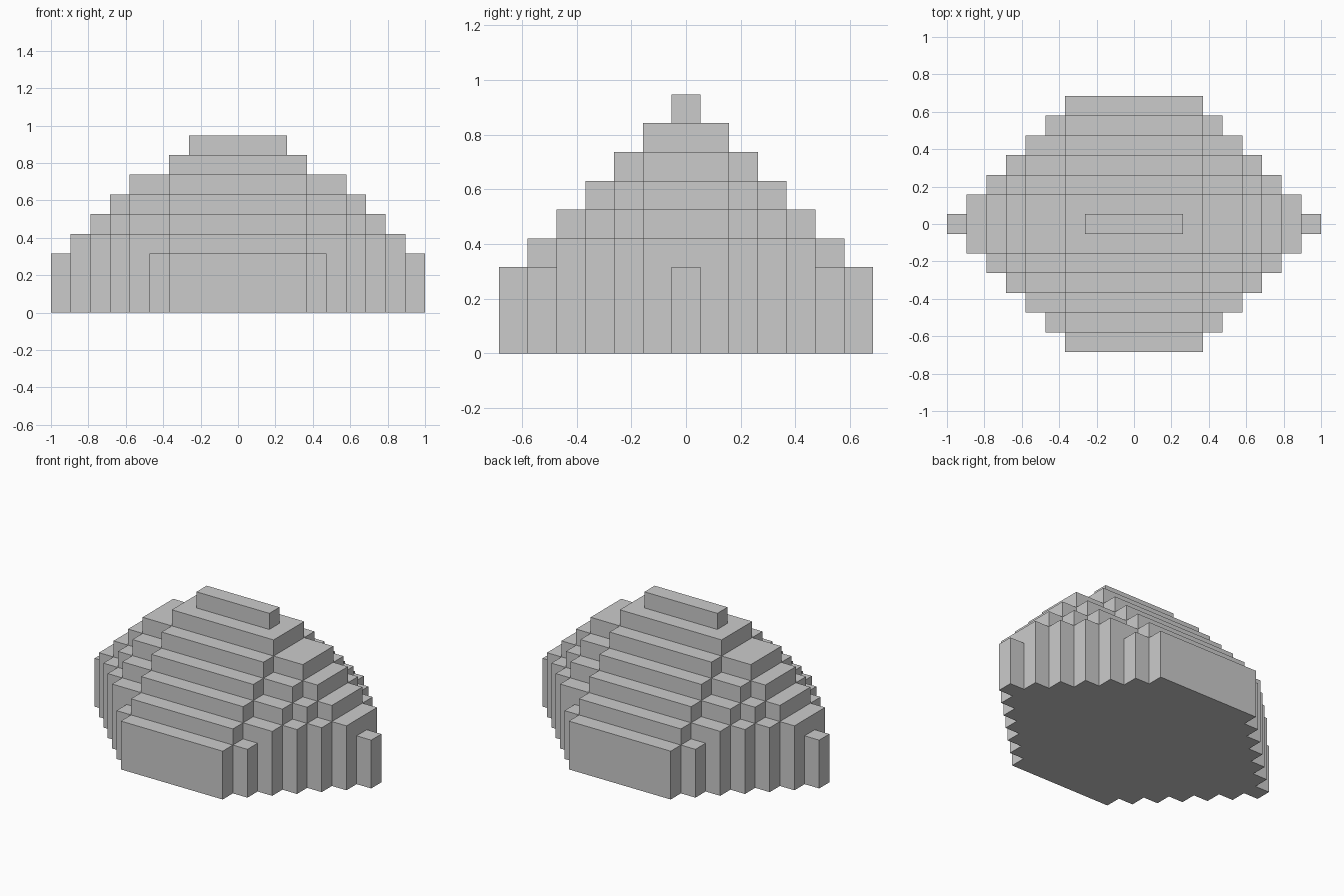
import bpy, bmesh, math

if "Cube" in bpy.data.objects:
    bpy.data.objects.remove(bpy.data.objects["Cube"])

U = 2 / 19                        # size of one block
NX, NY = 9, 6                     # outermost block index in x and y
STEPS = [3, 5, 6, 7, 8]           # sloping tiers: last block in x, from the outer row inward


def reach(level, j):
    """Last filled block index in x for a tier (1 = ground) and row j; -1 if empty."""
    j = abs(j)
    if level <= 3:                # tall base with a diamond plan
        return 9 - j if j <= NY else -1
    if level == 9:                # ridge
        return 2 if j == 0 else -1
    last_row = 9 - level          # stepped tiers
    if j > last_row:
        return -1
    return STEPS[min(last_row - j, last_row - 1)]


def height(i, j):
    return sum(reach(k, j) >= abs(i) for k in range(1, 10))


bm = bmesh.new()


def quad(*pts):
    bm.faces.new([bm.verts.new((x * U, y * U, z * U)) for x, y, z in pts])


# outer skin of the stepped mound
for i in range(-NX, NX + 1):
    for j in range(-NY, NY + 1):
        h = height(i, j)
        if not h:
            continue
        corners = [(i - .5, j - .5), (i + .5, j - .5), (i + .5, j + .5), (i - .5, j + .5)]
        quad(*[(x, y, h) for x, y in corners])
        quad(*[(x, y, 0) for x, y in reversed(corners)])
        # walls down to each lower neighbour
        for s, (di, dj) in enumerate([(0, -1), (1, 0), (0, 1), (-1, 0)]):
            a, b = corners[s], corners[(s + 1) % 4]
            for z in range(height(i + di, j + dj), h):
                quad((*a, z), (*b, z), (*b, z + 1), (*a, z + 1))

# weld the skin and merge coplanar squares into clean flat faces
bmesh.ops.remove_doubles(bm, verts=bm.verts[:], dist=U * 0.01)
bmesh.ops.dissolve_limit(bm, angle_limit=math.radians(1),
                         verts=bm.verts[:], edges=bm.edges[:])
mesh = bpy.data.meshes.new("stepped_mound")
bm.to_mesh(mesh)
bm.free()
bpy.context.collection.objects.link(bpy.data.objects.new("stepped_mound", mesh))
